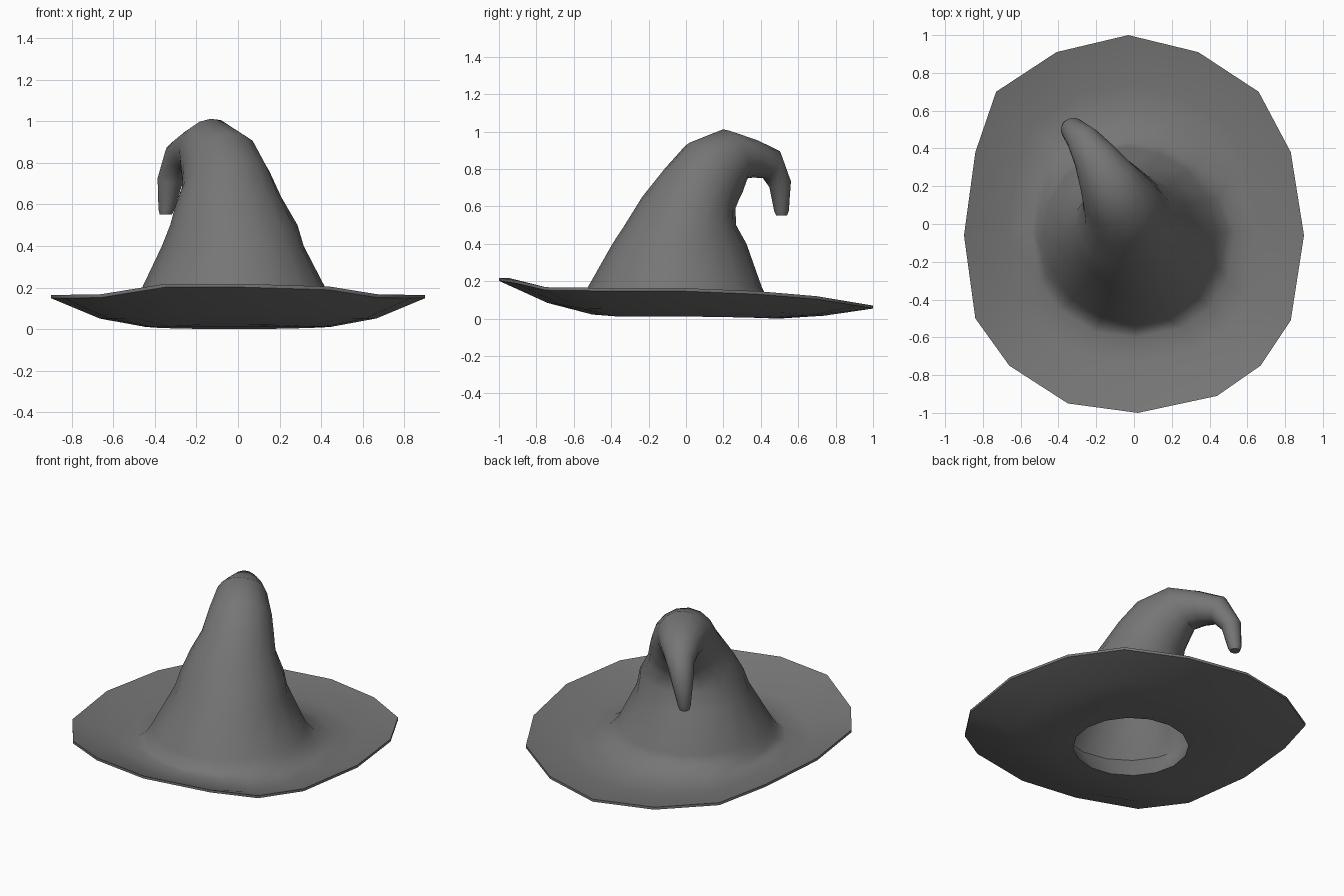
import bpy, bmesh, math
from mathutils import Vector

if "Cube" in bpy.data.objects:
    bpy.data.objects.remove(bpy.data.objects["Cube"])

SIDES = 16
UP = Vector((0, 0, 1))
LEAN = Vector((-0.48, 0.88, 0)).normalized()     # direction the tip droops
SIDE = Vector((LEAN.y, -LEAN.x, 0))
SIDE_ANGLE = math.atan2(SIDE.y, SIDE.x)

# Wavy brim edge, counter-clockwise from the back: x, y, z
EDGE = [(-0.03, 1.0, .07), (-0.41, .91, .085), (-0.73, .70, .12), (-0.84, .38, .147),
        (-0.90, -.06, .165), (-0.84, -.50, .165), (-0.66, -.75, .168), (-0.35, -.95, .218),
        (0.02, -1.0, .218), (0.44, -.91, .205), (0.67, -.75, .168), (0.83, -.51, .165),
        (0.90, -.06, .165), (0.83, .38, .147), (0.66, .70, .12), (0.34, .91, .085)]

# Crown sections along the bent spine: x, y, z, half width, half depth, tilt
CROWN = [(-.01, -.06, .105, .50, .50, 0), (-.02, -.06, .165, .455, .47, 0),
         (-.025, -.035, .40, .335, .365, 0), (-.02, -.03, .50, .31, .295, 0),
         (-.045, .015, .62, .255, .25, 8), (-.06, .085, .72, .215, .215, 25),
         (-.09, .15, .80, .19, .20, 45), (-.15, .255, .88, .15, .145, 66),
         (-.21, .36, .857, .115, .103, 92), (-.275, .455, .825, .085, .085, 118),
         (-.325, .503, .72, .064, .06, 163), (-.345, .511, .575, .038, .04, 176),
         (-.347, .511, .552, .03, .03, 180)]

bm = bmesh.new()


def add_ring(points):
    return [bm.verts.new(p) for p in points]


def crown_ring(x, y, z, a, b, tilt, shrink=1.0):
    c, t = Vector((x, y, z)), math.radians(tilt)
    q = LEAN * math.cos(t) - UP * math.sin(t)
    angles = [math.radians(92) + math.tau * i / SIDES - SIDE_ANGLE for i in range(SIDES)]
    return add_ring(c + (SIDE * a * math.cos(s) + q * b * math.sin(s)) * shrink for s in angles)


def brim_ring(scale, height):
    return add_ring((x * scale, y * scale, height(z)) for x, y, z in EDGE)


rings = []
# Hollow inside of the crown, from its top down to the opening
rings += [crown_ring(*s, shrink=0.86) for s in reversed(CROWN[1:8])]
rings.append(add_ring((0.34 * math.cos(a), 0.34 * math.sin(a) - 0.03, 0.012)
                      for a in [math.radians(92) + math.tau * i / SIDES for i in range(SIDES)]))
# Underside, rim and top of the brim
rings.append(brim_ring(0.50, lambda z: 0.5 * z * z - 0.002))
rings.append(brim_ring(0.74, lambda z: 0.008 + 1.6 * z * z))
rings.append(brim_ring(1.0, lambda z: z - 0.016))
rings.append(brim_ring(1.0, lambda z: z))
rings.append(brim_ring(0.74, lambda z: 0.028 + 1.6 * z * z))
rings.append(brim_ring(0.60, lambda z: 0.05 + 0.8 * z * z))
# Outside of the crown up to the drooping tip
rings += [crown_ring(*s) for s in CROWN]

for lo, hi in zip(rings, rings[1:]):
    for i in range(SIDES):
        j = (i + 1) % SIDES
        bm.faces.new((lo[i], lo[j], hi[j], hi[i]))
bm.faces.new(rings[0])
bm.faces.new(rings[-1])
bmesh.ops.recalc_face_normals(bm, faces=bm.faces[:])

mesh = bpy.data.meshes.new("pointed_hat")
bm.to_mesh(mesh)
bm.free()
hat = bpy.data.objects.new("pointed_hat", mesh)
bpy.context.collection.objects.link(hat)

felt = bpy.data.materials.new("dark grey felt")
felt.diffuse_color = (0.18, 0.18, 0.18, 1)
felt.use_nodes = True
felt.node_tree.nodes["Principled BSDF"].inputs["Base Color"].default_value = felt.diffuse_color
mesh.materials.append(felt)

bpy.context.view_layer.objects.active = hat
hat.select_set(True)
bpy.ops.object.shade_smooth_by_angle(angle=math.radians(50))
